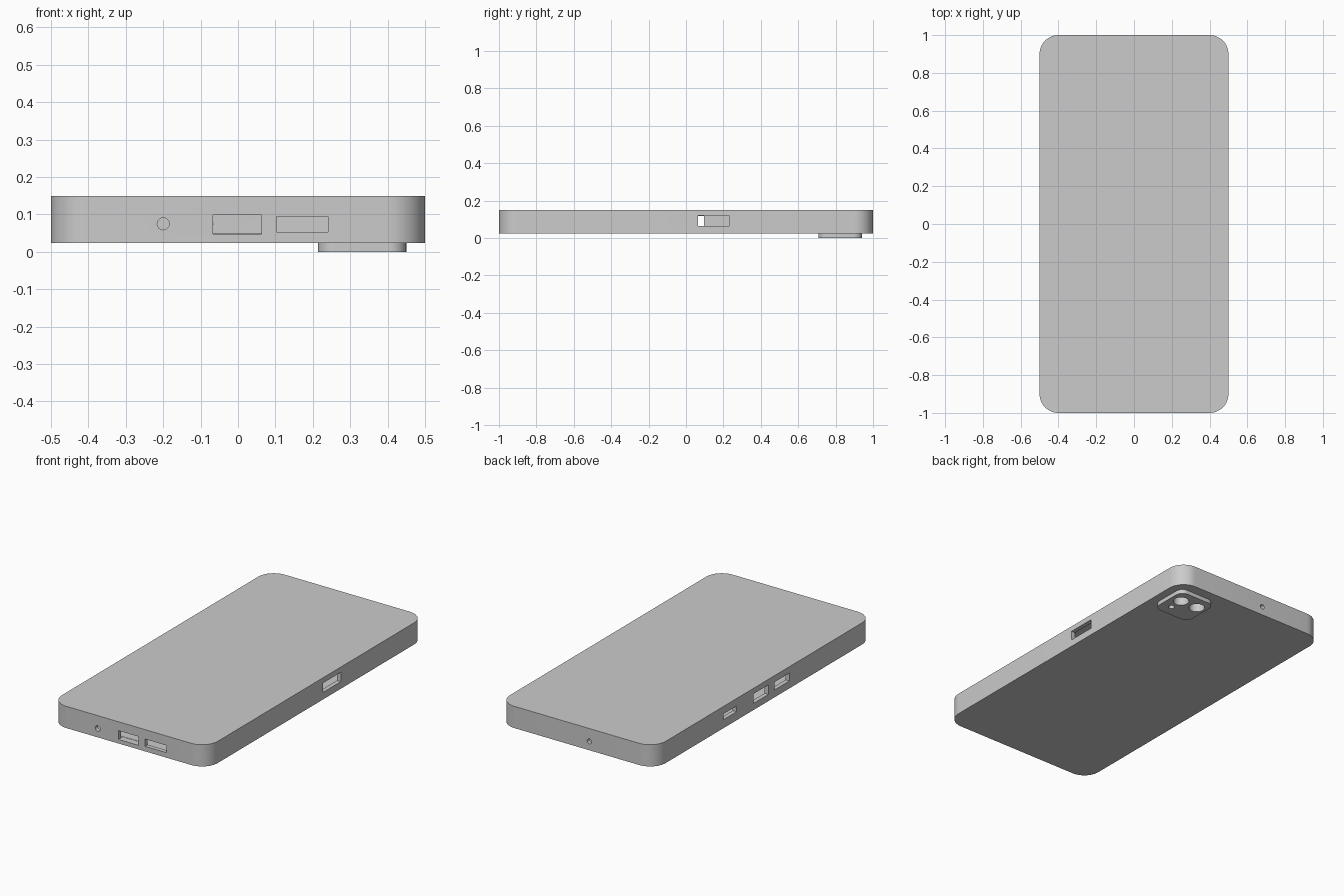
import bpy
import bmesh
import math
from mathutils import Matrix

cube = bpy.data.objects.get("Cube")
if cube:
    bpy.data.objects.remove(cube, do_unlink=True)

grey = bpy.data.materials.new("light grey")
grey.use_nodes = True
COLOUR = (0.6, 0.6, 0.6, 1)
grey.diffuse_color = COLOUR
grey.node_tree.nodes["Principled BSDF"].inputs["Base Color"].default_value = COLOUR

WALL = 0.025
BASE, TOP = 0.024, 0.15


def make_object(name, bm):
    bmesh.ops.recalc_face_normals(bm, faces=bm.faces)
    mesh = bpy.data.meshes.new(name)
    bm.to_mesh(mesh)
    bm.free()
    mesh.materials.append(grey)
    obj = bpy.data.objects.new(name, mesh)
    bpy.context.collection.objects.link(obj)
    return obj


def rounded_slab(name, cx, cy, half_x, half_y, radius, z0, z1, steps=12):
    """Rounded rectangle extruded from z0 to z1."""
    bm = bmesh.new()
    ring = []
    corners = [(1, 1), (-1, 1), (-1, -1), (1, -1)]
    for quarter, (sx, sy) in enumerate(corners):
        for i in range(steps + 1):
            a = (quarter + i / steps) * math.pi / 2
            ring.append(bm.verts.new((cx + sx * (half_x - radius) + radius * math.cos(a),
                                      cy + sy * (half_y - radius) + radius * math.sin(a), z0)))
    face = bm.faces.new(ring)
    grown = bmesh.ops.extrude_face_region(bm, geom=[face])
    verts = [g for g in grown["geom"] if isinstance(g, bmesh.types.BMVert)]
    bmesh.ops.translate(bm, verts=verts, vec=(0, 0, z1 - z0))
    return make_object(name, bm)


def box_cutter(centre, size):
    bm = bmesh.new()
    bmesh.ops.create_cube(bm, size=1, matrix=Matrix.Translation(centre) @ Matrix.Diagonal((*size, 1)))
    return make_object("port_cutter", bm)


def round_cutter(centre, radius, depth, axis="Z"):
    turn = Matrix.Rotation(math.pi / 2, 4, "X") if axis == "Y" else Matrix()
    bm = bmesh.new()
    bmesh.ops.create_cone(bm, cap_ends=True, segments=32, radius1=radius, radius2=radius,
                          depth=depth, matrix=Matrix.Translation(centre) @ turn)
    return make_object("hole_cutter", bm)


def cut(target, cutters):
    bpy.context.view_layer.objects.active = target
    for cutter in cutters:
        cutter.hide_render = True
        mod = target.modifiers.new("cut", "BOOLEAN")
        mod.operation = "DIFFERENCE"
        mod.solver = "EXACT"
        mod.object = cutter
        bpy.ops.object.modifier_apply(modifier=mod.name)


# Hollow body and the camera plate under it
body = rounded_slab("body_shell", 0, 0, 0.5, 1, 0.1, BASE, TOP)
cavity = rounded_slab("cavity_cutter", 0, 0, 0.5 - WALL, 1 - WALL, 0.1 - WALL, BASE + WALL, TOP - WALL)
PLATE_X, PLATE_Y = 0.332, 0.825
plate = rounded_slab("camera_plate", PLATE_X, PLATE_Y, 0.118, 0.116, 0.045, 0, BASE + 0.008)

# Camera holes pass through plate and body wall
lenses = [round_cutter((PLATE_X + dx, PLATE_Y + dy, 0.02), r, 0.1)
          for dx, dy, r in [(0.052, 0.034, 0.043), (-0.06, 0.034, 0.043), (0.052, -0.048, 0.016)]]

# Side openings: front, right-hand and left-hand walls
DEEP = 0.08
ports = [box_cutter((x, -1, z), (w, DEEP, h))
         for x, z, w, h in [(-0.002, 0.073, 0.13, 0.051), (0.172, 0.074, 0.137, 0.042)]]
ports += [box_cutter((side * 0.5, y, z), (DEEP, w, h))
          for side, y, z, w, h in [(1, 0.146, 0.092, 0.166, 0.054), (-1, 0.31, 0.09, 0.12, 0.034),
                                   (-1, 0.027, 0.09, 0.136, 0.056), (-1, -0.165, 0.09, 0.136, 0.046)]]
# Round audio and microphone holes
ports.append(round_cutter((-0.2, -1, 0.075), 0.016, DEEP, "Y"))
ports.append(round_cutter((-0.08, 1, 0.075), 0.014, DEEP, "Y"))

cut(body, [cavity] + ports + lenses)
cut(plate, lenses)
for cutter in [cavity] + ports + lenses:
    bpy.data.objects.remove(cutter, do_unlink=True)

# Smooth the round corners, keep edges crisp
for obj in (body, plate):
    bpy.ops.object.select_all(action="DESELECT")
    obj.select_set(True)
    bpy.context.view_layer.objects.active = obj
    bpy.ops.object.shade_smooth_by_angle(angle=math.radians(30))
